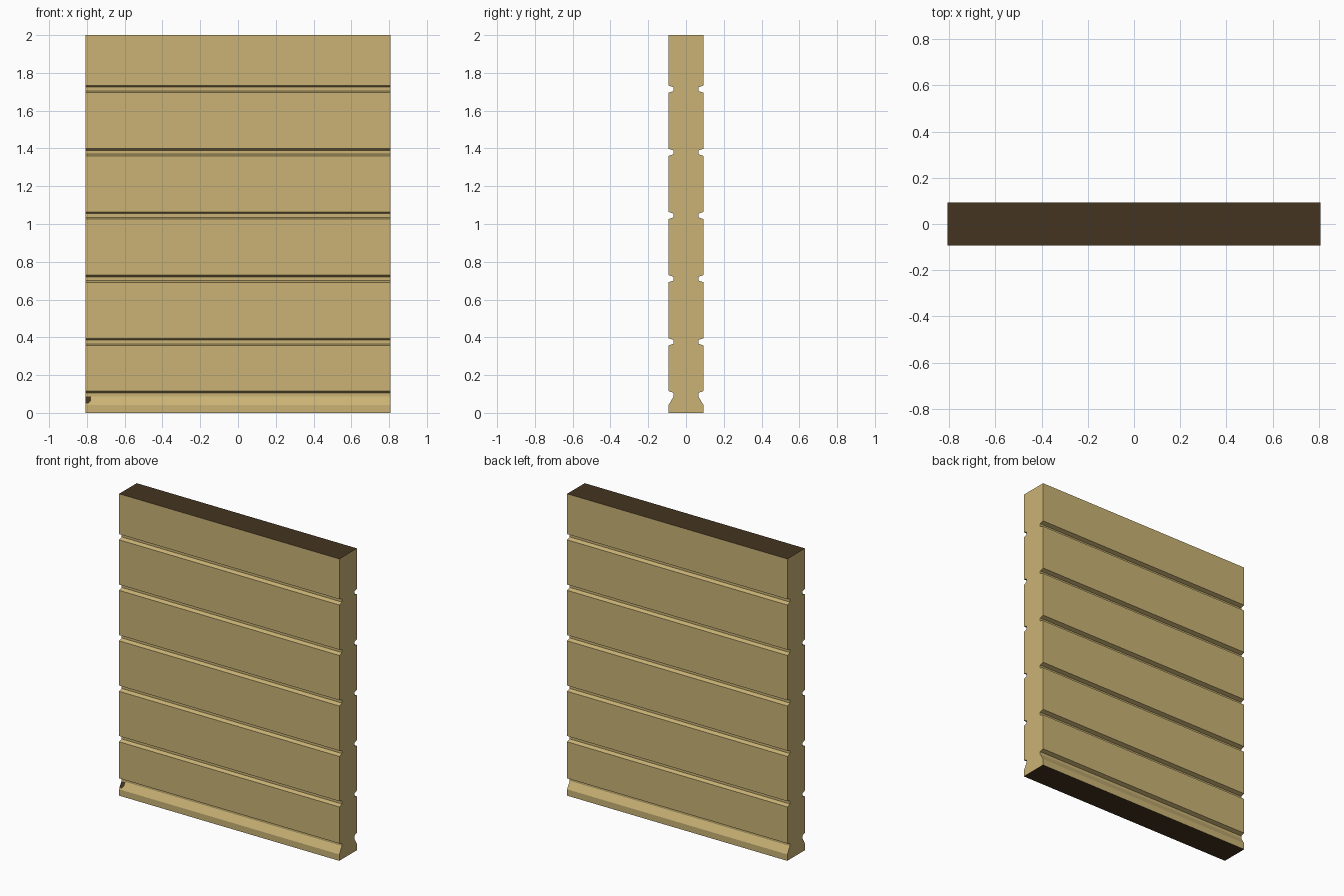
import bpy, bmesh

if "Cube" in bpy.data.objects:
    bpy.data.objects.remove(bpy.data.objects["Cube"])

HALF_W, OUT, IN = 0.807, 0.092, 0.065   # half width, face depth, groove depth


def material(name, rgb):
    m = bpy.data.materials.new(name)
    m.diffuse_color = (*rgb, 1)
    m.use_nodes = True
    m.node_tree.nodes["Principled BSDF"].inputs["Base Color"].default_value = m.diffuse_color
    return m


tan = material("tan wood", (0.59, 0.45, 0.178))
dark = material("dark brown", (0.058, 0.034, 0.015))

# Half profile (depth, height), from the flared foot up past five grooves
side = [(OUT, 0), (OUT, 0.042), (IN, 0.088), (IN, 0.106), (OUT, 0.115)]
for i in range(5):
    z = 0.357 + 0.3345 * i
    side += [(OUT, z), (IN, z + 0.009), (IN, z + 0.029), (OUT, z + 0.038)]
side.append((OUT, 2))
profile = side + [(-y, z) for y, z in reversed(side)]


def make_object(name, bm, mats):
    mesh = bpy.data.meshes.new(name)
    bm.to_mesh(mesh)
    bm.free()
    for m in mats:
        mesh.materials.append(m)
    ob = bpy.data.objects.new(name, mesh)
    bpy.context.collection.objects.link(ob)
    return ob


# Grooved panel: profile extruded along x, with dark top and bottom edges
bm = bmesh.new()
end = bm.faces.new([bm.verts.new((-HALF_W, y, z)) for y, z in profile])
ext = bmesh.ops.extrude_face_region(bm, geom=[end], use_keep_orig=True)
bmesh.ops.translate(bm, vec=(2 * HALF_W, 0, 0),
                    verts=[g for g in ext["geom"] if isinstance(g, bmesh.types.BMVert)])
bmesh.ops.recalc_face_normals(bm, faces=bm.faces)
for f in bm.faces:
    if abs(f.normal.z) > 0.99:
        f.material_index = 1
make_object("grooved_panel", bm, [tan, dark])

# Small dark mark on the front foot slope, at the left end
bm = bmesh.new()
outline = [(-HALF_W, 0.05), (-0.792, 0.05), (-0.778, 0.066), (-0.778, 0.087), (-HALF_W, 0.087)]
slope = (OUT - IN) / 0.046
bm.faces.new([bm.verts.new((x, -OUT + (z - 0.042) * slope - 0.002, z)) for x, z in outline])
make_object("foot_mark", bm, [dark])
